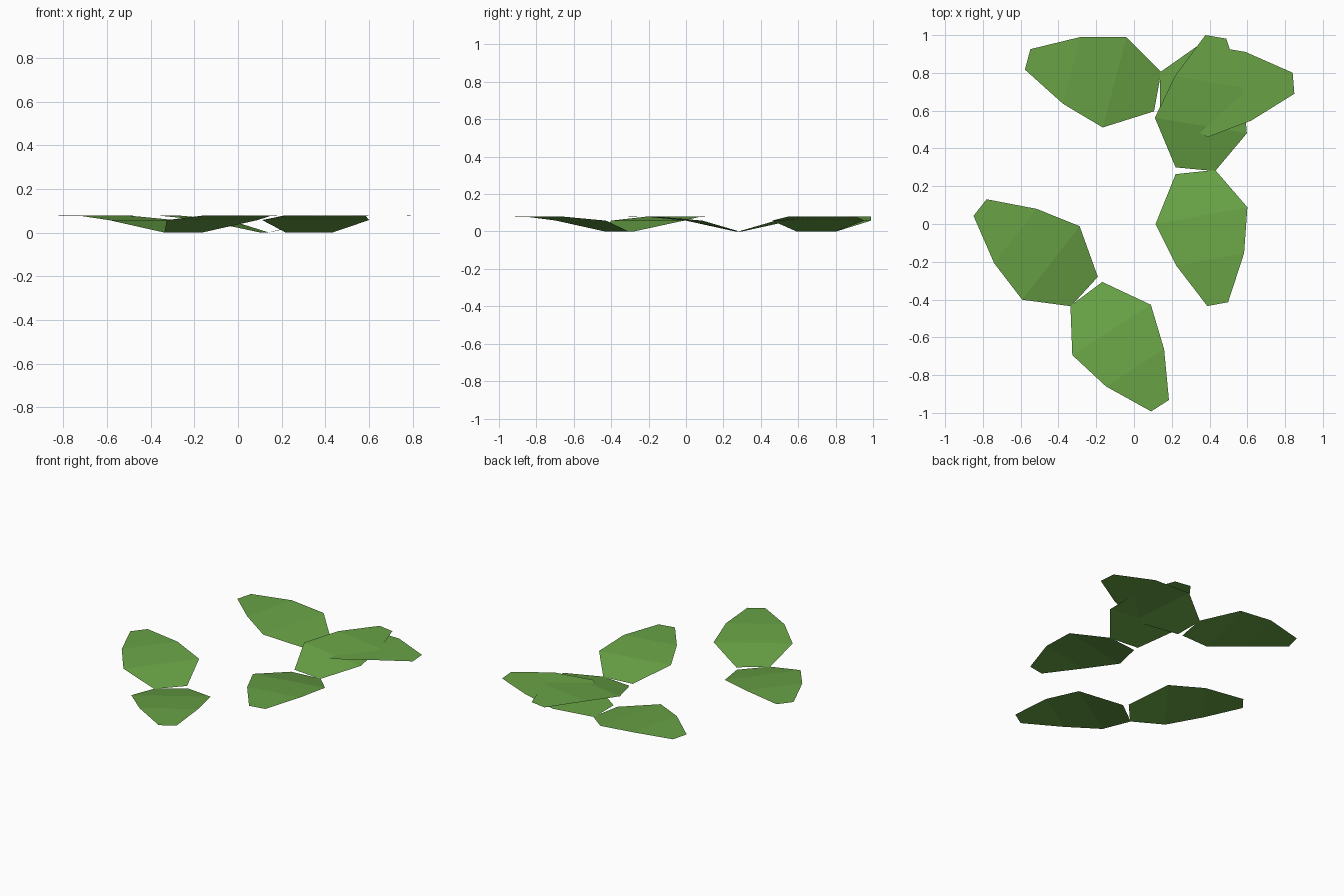
import bpy
import math
from mathutils import Matrix, Vector

if "Cube" in bpy.data.objects:
    bpy.data.objects.remove(bpy.data.objects["Cube"])

# Leaf cross rows from stem to tip: left x, right x, left y, right y, height
ROWS = [
    (-0.105, 0.105, -0.008, 0.008, 0.0),
    (-0.257, 0.237, 0.233, 0.233, 0.058),
    (-0.189, 0.176, 0.469, 0.469, 0.080),
    (-0.066, 0.046, 0.709, 0.709, 0.077),
]

# Stem position, turn in degrees, mirrored or not
LEAVES = {
    "back_left_leaf": (0.125, 0.70, 75.2, False),
    "back_leaf": (0.325, 0.29, -9.6, False),
    "right_leaf": (0.325, 0.275, 190.4, True),
    "back_right_leaf": (0.137, 0.697, -85.3, True),
    "left_leaf": (-0.2625, -0.3575, 52.0, True),
    "front_leaf": (-0.2525, -0.37, 212.6, False),
}

green = bpy.data.materials.new("leaf green")
green.diffuse_color = (0.141, 0.366, 0.061, 1.0)
green.use_nodes = True
green.node_tree.nodes["Principled BSDF"].inputs["Base Color"].default_value = green.diffuse_color


def make_leaf(name, x, y, turn, mirrored):
    """Bent leaf blade of three flat panels, drooping down to the stem."""
    side = -1 if mirrored else 1
    place = Matrix.Translation((x, y, 0)) @ Matrix.Rotation(math.radians(turn), 4, "Z")
    verts = []
    for left, right, y_left, y_right, z in ROWS:
        verts.append(place @ Vector((side * left, y_left, z)))
        verts.append(place @ Vector((side * right, y_right, z)))
    faces = []
    for i in range(0, 2 * len(ROWS) - 2, 2):
        panel = (i, i + 1, i + 3, i + 2)
        faces.append(panel[::-1] if mirrored else panel)
    mesh = bpy.data.meshes.new(name)
    mesh.from_pydata(verts, [], faces)
    mesh.materials.append(green)
    leaf = bpy.data.objects.new(name, mesh)
    bpy.context.collection.objects.link(leaf)


for leaf_name, spec in LEAVES.items():
    make_leaf(leaf_name, *spec)
